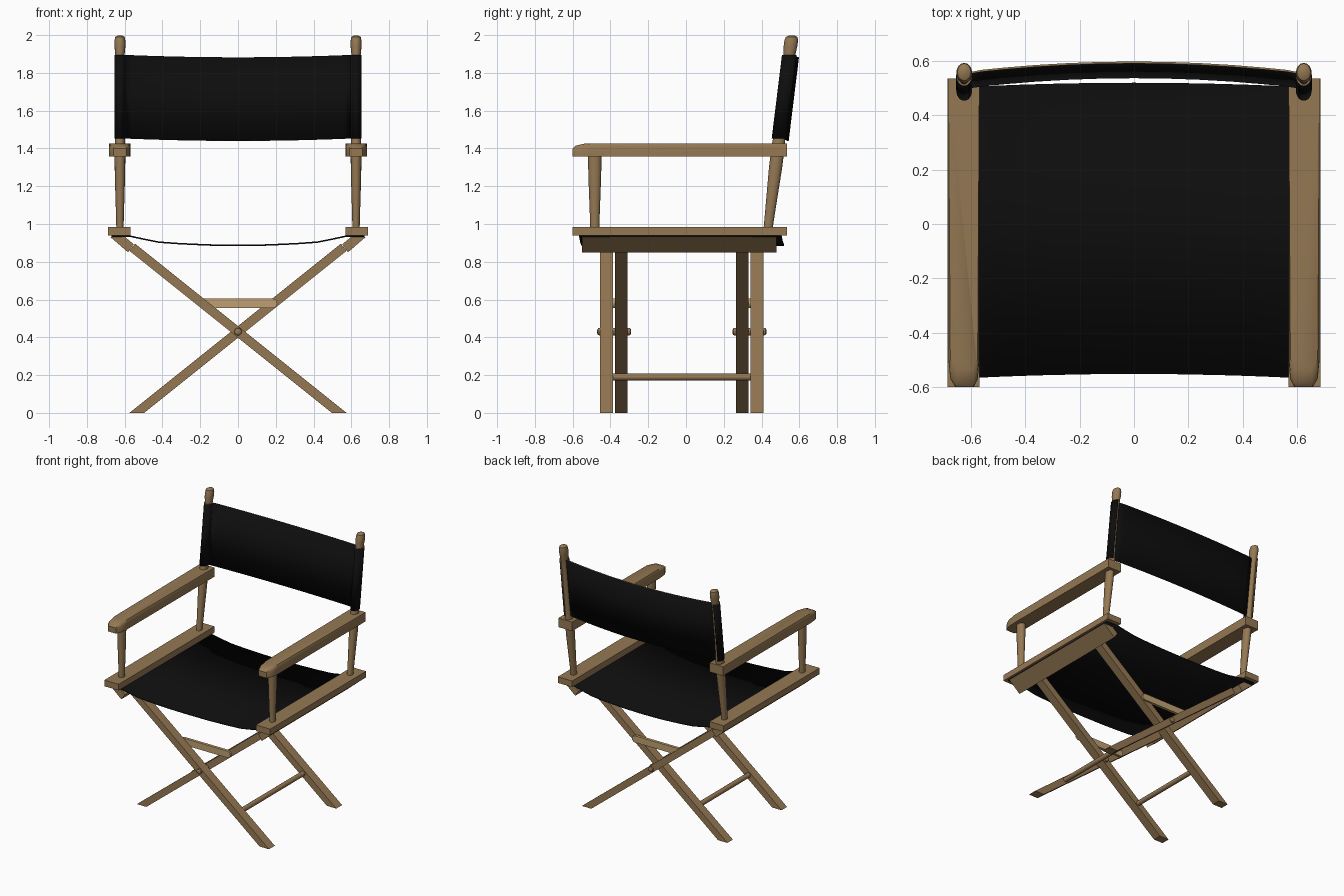
import bpy, bmesh, math
from mathutils import Vector

cube = bpy.data.objects.get("Cube")
if cube:
    bpy.data.objects.remove(cube)


def material(name, rgb):
    m = bpy.data.materials.new(name)
    m.use_nodes = True
    m.diffuse_color = (*rgb, 1)
    bsdf = m.node_tree.nodes["Principled BSDF"]
    bsdf.inputs["Base Color"].default_value = (*rgb, 1)
    bsdf.inputs["Roughness"].default_value = 0.8
    return m


wood = material("wood", (0.30, 0.19, 0.088))
pale_wood = material("pale wood", (0.52, 0.35, 0.165))
canvas = material("black canvas", (0.004, 0.004, 0.004))


def finish(name, bm, *mats, smooth=False):
    bmesh.ops.recalc_face_normals(bm, faces=bm.faces)
    mesh = bpy.data.meshes.new(name)
    bm.to_mesh(mesh)
    bm.free()
    for m in mats:
        mesh.materials.append(m)
    if smooth:
        for p in mesh.polygons:
            p.use_smooth = True
        mesh.set_sharp_from_angle(angle=math.radians(40))
    ob = bpy.data.objects.new(name, mesh)
    bpy.context.collection.objects.link(ob)
    return ob


def prism(name, points, push, mat=wood):
    """Extrude a closed outline of 3D points along a vector."""
    bm = bmesh.new()
    face = bm.faces.new([bm.verts.new(p) for p in points])
    top = bmesh.ops.extrude_face_region(bm, geom=[face])["geom"]
    moved = [g for g in top if isinstance(g, bmesh.types.BMVert)]
    bmesh.ops.translate(bm, verts=moved, vec=push)
    return finish(name, bm, mat)


def lathe(name, profile, place, sides=16, mat=wood):
    """Turn (radius, height) pairs; place maps local coordinates to the model."""
    bm = bmesh.new()
    rings = []
    for r, t in profile:
        angles = [2 * math.pi * i / sides for i in range(sides)]
        rings.append([bm.verts.new(place(r * math.cos(a), r * math.sin(a), t)) for a in angles])
    for lo, hi in zip(rings, rings[1:]):
        for i in range(sides):
            j = (i + 1) % sides
            bm.faces.new((lo[i], lo[j], hi[j], hi[i]))
    bm.faces.new(rings[0])
    bm.faces.new(rings[-1])
    return finish(name, bm, mat, smooth=True)


def cloth(name, edge_a, edge_b, thickness, *mats):
    """Sheet between two matching edges, thickened."""
    bm = bmesh.new()
    a = [bm.verts.new(p) for p in edge_a]
    b = [bm.verts.new(p) for p in edge_b]
    for i in range(len(a) - 1):
        bm.faces.new((a[i], a[i + 1], b[i + 1], b[i]))
    ob = finish(name, bm, *mats, smooth=True)
    mod = ob.modifiers.new("thickness", "SOLIDIFY")
    mod.thickness = thickness
    mod.offset = 0
    mod.material_offset_rim = len(mats) - 1
    return ob


FRONT, BACK = -0.60, 0.535
POST_X = 0.625


def lean(z):
    return 0.435 + (z - 0.98) * 0.123


front_post = [(0.019, 0.97), (0.021, 1.05), (0.027, 1.25), (0.029, 1.38)]
back_post = [(0.019, 0.97), (0.021, 1.05), (0.028, 1.3), (0.028, 1.42), (0.025, 1.46),
             (0.022, 1.6), (0.022, 1.85), (0.025, 1.9), (0.029, 1.94), (0.029, 1.97),
             (0.025, 1.99), (0.012, 1.998)]

for side, s in (("left", 1), ("right", -1)):
    # seat rail and turned posts
    prism(f"{side}_seat_rail",
          [(s * x, FRONT, z) for x, z in ((0.569, 0.939), (0.687, 0.939), (0.687, 0.985), (0.569, 0.985))],
          (0, BACK - FRONT, 0))
    lathe(f"{side}_front_post", front_post,
          lambda x, y, t: (s * POST_X + x, -0.483 + 1.25 * y, t))
    lathe(f"{side}_back_post", back_post,
          lambda x, y, t: (s * POST_X + x, lean(t) + 1.25 * y, t))

    # armrest with rounded front
    arm = [(0.569, BACK), (0.569, -0.5), (0.575, -0.57), (0.59, FRONT),
           (0.658, FRONT), (0.676, -0.57), (0.683, -0.5), (0.683, BACK)]
    bm = bmesh.new()
    rows = []
    for z, pull in ((1.358, 0), (1.40, 0), (1.415, 0.25), (1.426, 1)):
        row = []
        for x, y in arm:
            f = pull if y < 0 else 0
            nose = 0.065 * f if y < -0.55 else 0
            row.append(bm.verts.new((s * (x + (0.626 - x) * 0.12 * f), y + nose, z)))
        rows.append(row)
    for lo, hi in zip(rows, rows[1:]):
        for i in range(len(arm)):
            j = (i + 1) % len(arm)
            bm.faces.new((lo[i], lo[j], hi[j], hi[i]))
    bm.faces.new(rows[0])
    bm.faces.new(rows[-1])
    finish(f"{side}_armrest", bm, wood, smooth=True)

    # slanted rail joining the leg tops
    prism(f"{side}_leg_rail",
          [(s * x, -0.55, z) for x, z in ((0.552, 0.893), (0.582, 0.85), (0.675, 0.93), (0.597, 0.93))],
          (0, 1.03, 0))

# crossed legs: the outer pair stands on the left, the inner pair on the right
leg = [(-0.575, 0), (-0.497, 0), (0.575, 0.858), (0.545, 0.896)]
for end, flip in (("front", False), ("back", True)):
    def span(a, b):
        return (-0.044 - b, -0.044 - a) if flip else (a, b)

    for label, s, a, b in (("outer", -1, -0.455, -0.386), ("inner", 1, -0.375, -0.31)):
        y0, y1 = span(a, b)
        prism(f"{end}_{label}_leg", [(s * x, y0, z) for x, z in leg], (0, y1 - y0, 0))

    # pivot pin with domed heads
    y0, y1 = span(-0.47, -0.29)
    lathe(f"{end}_pivot_pin",
          [(0.009, y0), (0.018, y0 + 0.005), (0.02, y0 + 0.014),
           (0.02, y1 - 0.014), (0.018, y1 - 0.005), (0.009, y1)],
          lambda x, y, t: (x, t, 0.43 + y))

    # flat brace with rounded ends
    y0, y1 = span(-0.388, -0.367)
    outline = []
    for k in range(14):
        a = math.pi * (k if k < 7 else k - 1) / 6 - math.pi / 2
        cx = 0.183 if k < 7 else -0.183
        outline.append((cx + 0.025 * math.cos(a), y0, 0.58 + 0.025 * math.sin(a)))
    prism(f"{end}_brace", outline, (0, y1 - y0, 0), pale_wood)

# foot stretchers
for name, x0, y0, y1 in (("left_stretcher", 0.30, -0.395, 0.35), ("right_stretcher", -0.30, -0.32, 0.275)):
    lathe(name, [(0.018, y0), (0.018, y1)], lambda x, y, t: (x0 + x, t, 0.19 + y))

# sagging seat sling
half = [(0.67, 0.935), (0.57, 0.935), (0.50, 0.92), (0.42, 0.904), (0.31, 0.896), (0.16, 0.889)]
seat = [(-x, z) for x, z in half] + [(0, 0.887)] + [(x, z) for x, z in reversed(half)]


def bow(x):
    return max(0, 1 - (x / 0.6) ** 2)


cloth("seat_sling",
      [(x, -0.567 + 0.015 * bow(x), z) for x, z in seat],
      [(x, 0.505 + 0.015 * bow(x), z) for x, z in seat], 0.008, canvas)

# backrest: sleeves hugging the posts, panel bowed backwards between them
sleeve = []
for deg in range(75, -196, -15):
    a = math.radians(deg)
    sleeve.append((POST_X + 0.026 * math.cos(a), 0.036 * math.sin(a)))
panel = [(x, 0.012 + 0.035 * bow(x)) for x in (0.56, 0.48, 0.36, 0.24, 0.12)]
right_half = sleeve + panel
back = right_half + [(0, 0.047)] + [(-x, y) for x, y in reversed(right_half)]


def back_edge(z):
    return [Vector((x, lean(z) + y, z - 0.013 * bow(x))) for x, y in back]


cloth("backrest", back_edge(1.453), back_edge(1.895), 0.007, canvas, wood)
